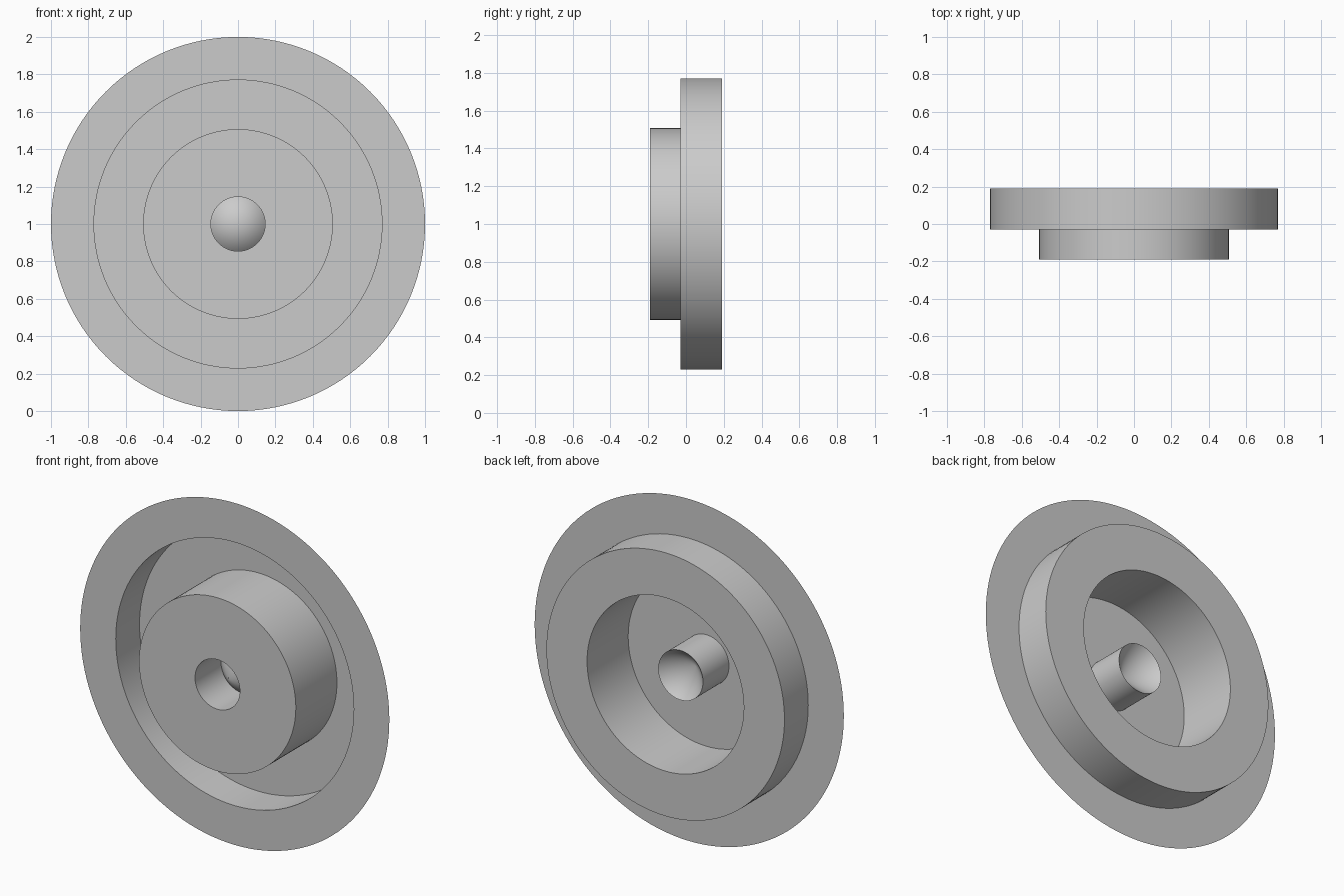
import bpy, bmesh
from math import radians, sin, cos, tau

if "Cube" in bpy.data.objects:
    bpy.data.objects.remove(bpy.data.objects["Cube"])

SEGMENTS = 128
CENTRE_Z = 1.0


def revolve(name, profile):
    """Spin (radius, y) points about the y axis into a thin open shell."""
    bm = bmesh.new()
    rings = []
    for r, y in profile:
        if r == 0:
            rings.append([bm.verts.new((0, y, CENTRE_Z))] * SEGMENTS)
        else:
            rings.append([bm.verts.new((r * cos(tau * i / SEGMENTS), y,
                                        CENTRE_Z + r * sin(tau * i / SEGMENTS)))
                          for i in range(SEGMENTS)])
    for a, b in zip(rings, rings[1:]):
        for i in range(SEGMENTS):
            j = (i + 1) % SEGMENTS
            corners = dict.fromkeys((a[i], a[j], b[j], b[i]))
            bm.faces.new(list(corners))
    bmesh.ops.recalc_face_normals(bm, faces=bm.faces)
    mesh = bpy.data.meshes.new(name)
    bm.to_mesh(mesh)
    bm.free()
    obj = bpy.data.objects.new(name, mesh)
    bpy.context.collection.objects.link(obj)
    bpy.ops.object.select_all(action='DESELECT')
    obj.select_set(True)
    bpy.context.view_layer.objects.active = obj
    bpy.ops.object.shade_smooth_by_angle(angle=radians(30))
    return obj


# Thin flange, raised back ring, front cup and hub tube closed by an inward cone
revolve("stepped_disc_shell", [
    (1.0, -0.03),     # outer flange edge
    (0.77, -0.03),    # flange meets outer wall
    (0.77, 0.19),     # back ring, outer edge
    (0.507, 0.19),    # back ring, inner edge
    (0.507, -0.19),   # front cup rim
    (0.145, -0.19),   # hub opening
    (0.145, 0.05),    # back end of hub tube
    (0, -0.09),       # cone tip, pointing forward
])
